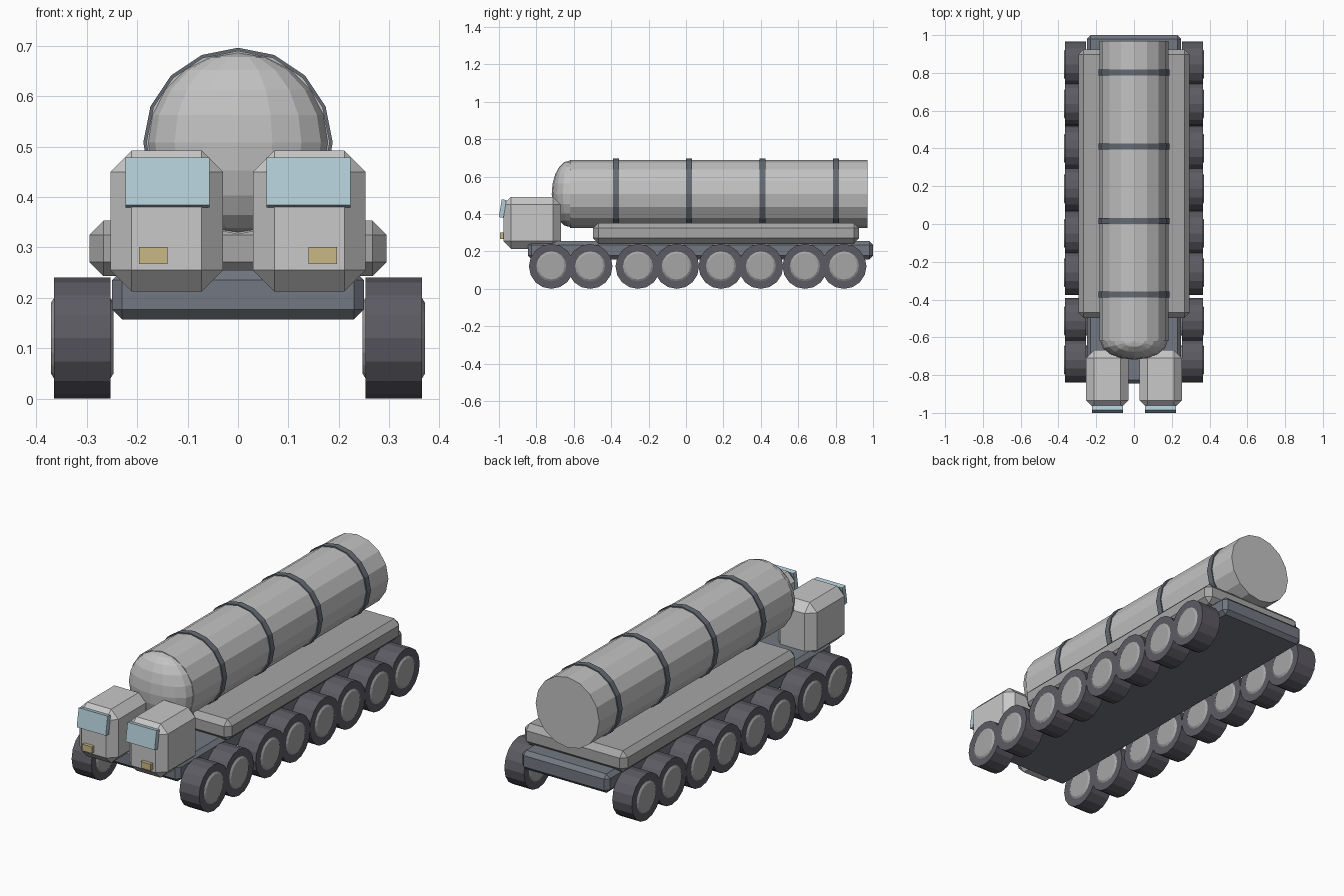
import bpy, math
from math import radians

if "Cube" in bpy.data.objects:
    bpy.data.objects.remove(bpy.data.objects["Cube"])


def mat(name, r, g, b):
    m = bpy.data.materials.new(name)
    m.diffuse_color = (r, g, b, 1)
    m.use_nodes = True
    m.node_tree.nodes["Principled BSDF"].inputs["Base Color"].default_value = m.diffuse_color
    return m


PALE = mat("pale grey", 0.58, 0.58, 0.58)
TANK = mat("tank grey", 0.54, 0.54, 0.54)
MID = mat("mid grey", 0.38, 0.38, 0.38)
SLATE = mat("slate", 0.17, 0.185, 0.22)
STRAP = mat("strap grey", 0.13, 0.145, 0.17)
RUBBER = mat("rubber", 0.11, 0.105, 0.125)
GLASS = mat("pale blue glass", 0.45, 0.61, 0.68)
LAMP = mat("lamp yellow", 0.58, 0.48, 0.24)


def finish(name, material):
    o = bpy.context.object
    o.name = name
    o.data.materials.append(material)
    return o


def box(name, lo, hi, material, bevel=0, tilt=0):
    """Box between two corners, with optional chamfer and tilt about x."""
    mid = [(a + b) / 2 for a, b in zip(lo, hi)]
    bpy.ops.mesh.primitive_cube_add(size=1, location=mid)
    o = finish(name, material)
    o.scale = [b - a for a, b in zip(lo, hi)]
    bpy.ops.object.transform_apply(location=False, rotation=False, scale=True)
    o.rotation_euler.x = radians(tilt)
    if bevel:
        mod = o.modifiers.new("chamfer", 'BEVEL')
        mod.width = bevel
        mod.segments = 1
    return o


def lathe(name, profile, origin, axis, material, sides=16):
    """Closed solid of revolution; profile is (distance along axis, radius)."""
    verts, faces = [], []
    for d, r in profile:
        for i in range(sides):
            a = 2 * math.pi * i / sides
            u, v = r * math.sin(a), r * math.cos(a)
            verts.append((u, d, v) if axis == 'Y' else (d, -u, v))
    for k in range(len(profile) - 1):
        for i in range(sides):
            j = (i + 1) % sides
            a, b = k * sides, (k + 1) * sides
            faces.append((a + i, b + i, b + j, a + j))
    faces.append(tuple(range(sides)))
    faces.append(tuple(range(len(verts) - 1, len(verts) - sides - 1, -1)))
    me = bpy.data.meshes.new(name)
    me.from_pydata(verts, [], faces)
    o = bpy.data.objects.new(name, me)
    bpy.context.collection.objects.link(o)
    o.location = origin
    bpy.context.view_layer.objects.active = o
    # make the normals point outwards
    bpy.ops.object.select_all(action='DESELECT')
    o.select_set(True)
    bpy.ops.object.mode_set(mode='EDIT')
    bpy.ops.mesh.select_all(action='SELECT')
    bpy.ops.mesh.normals_make_consistent(inside=False)
    bpy.ops.object.mode_set(mode='OBJECT')
    return finish(name, material)


# Chassis and the wide deck that carries the tank
box("chassis", (-0.25, -0.845, 0.157), (0.25, 1.0, 0.255), SLATE, 0.02)
box("deck", (-0.295, -0.497, 0.243), (0.295, 0.925, 0.353), MID, 0.028)

# Tank with domed nose and straps
TZ = 0.508
lathe("tank", [(-0.62, 0.182), (0.97, 0.182)], (0, 0, TZ), 'Y', TANK)
bpy.ops.mesh.primitive_uv_sphere_add(segments=16, ring_count=10, radius=1,
                                     location=(0, -0.62, TZ))
dome = finish("tank_nose", TANK)
dome.scale = (0.178, 0.098, 0.178)
for y in (-0.374, 0.016, 0.41, 0.803):
    lathe("tank_strap", [(-0.016, 0.188), (0.016, 0.188)], (0, y, TZ), 'Y', STRAP)

# Twin cabs with windscreens and lamps
for s in (-1, 1):
    def pair(a, b):
        return sorted((s * a, s * b))
    x0, x1 = pair(0.03, 0.253)
    box("cab", (x0, -0.977, 0.213), (x1, -0.668, 0.492), PALE, 0.042)
    x0, x1 = pair(0.057, 0.223)
    box("windscreen", (x0, -0.993, 0.381), (x1, -0.968, 0.477), GLASS, 0, -9.5)
    x0, x1 = pair(0.14, 0.196)
    box("lamp", (x0, -0.995, 0.267), (x1, -0.97, 0.301), LAMP)

# Eight wheels on each side
for s in (-1, 1):
    for y in (-0.72, -0.513, -0.257, -0.05, 0.187, 0.40, 0.636, 0.845):
        c = (s * 0.309, y, 0.12)
        lathe("tyre", [(-0.056, 0.12), (0.056, 0.12)], c, 'X', RUBBER)
        lathe("hub", [(-0.062, 0.07), (-0.056, 0.08), (0.056, 0.08), (0.062, 0.07)],
              c, 'X', MID)
